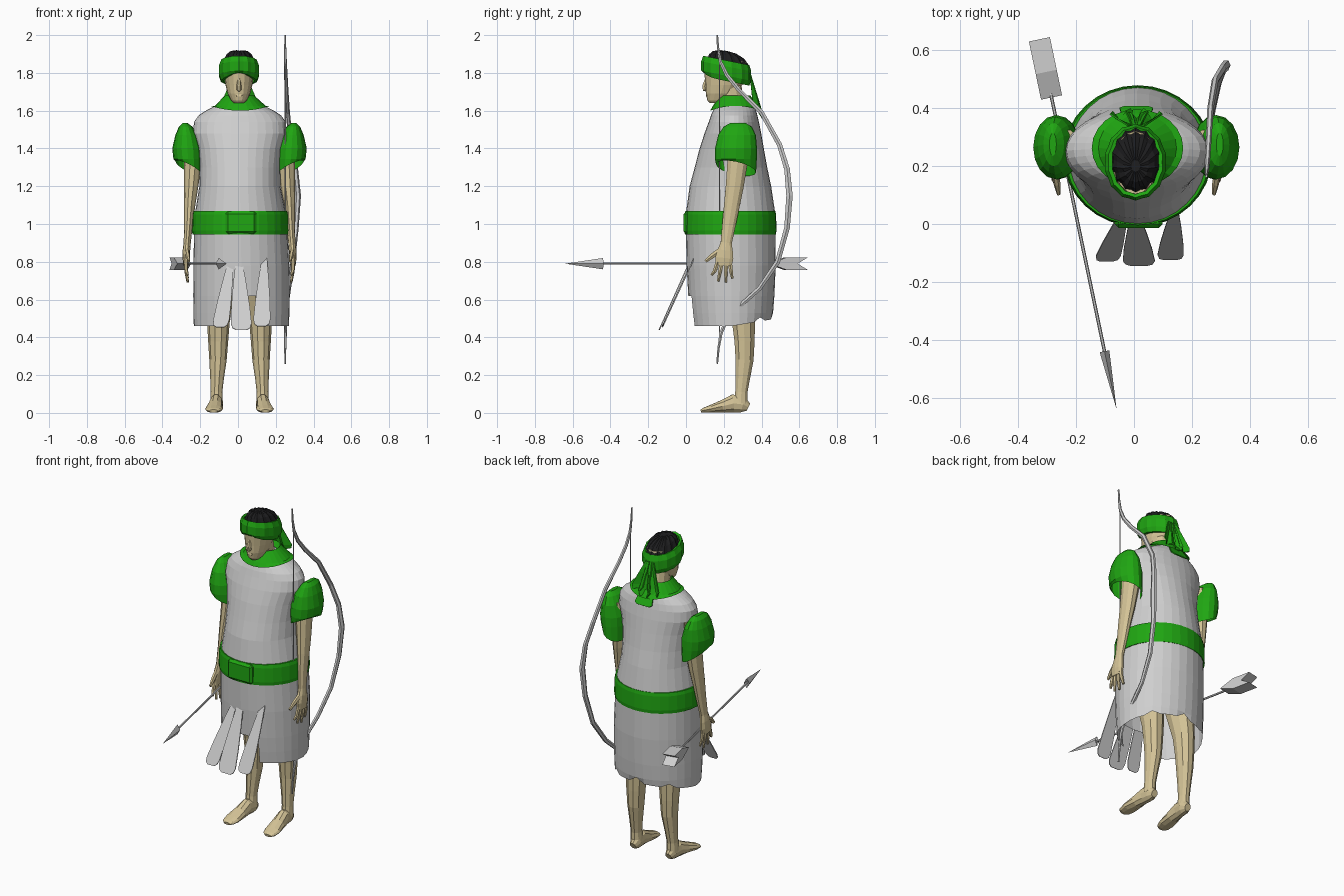
import bpy, bmesh, math
from mathutils import Vector

CX = 0.008  # body centre line


def material(name, r, g, b):
    m = bpy.data.materials.new(name)
    m.diffuse_color = (r, g, b, 1)
    return m


GREY = material("light_grey_cloth", 0.62, 0.62, 0.62)
GREEN = material("green_cloth", 0.014, 0.38, 0.006)
SKIN = material("tan_skin", 0.66, 0.55, 0.31)
BLACK = material("black_hair", 0.012, 0.012, 0.013)


def finish(name, bm, mat):
    bmesh.ops.recalc_face_normals(bm, faces=bm.faces[:])
    me = bpy.data.meshes.new(name)
    bm.to_mesh(me)
    bm.free()
    me.materials.append(mat)
    ob = bpy.data.objects.new(name, me)
    bpy.context.collection.objects.link(ob)
    return ob


def skin_rings(rings, caps, close=False):
    bm = bmesh.new()
    vs = [[bm.verts.new(p) for p in r] for r in rings]
    n = len(vs[0])
    pairs = list(zip(vs, vs[1:])) + ([(vs[-1], vs[0])] if close else [])
    for a, b in pairs:
        for i in range(n):
            j = (i + 1) % n
            bm.faces.new((a[i], a[j], b[j], b[i]))
    if caps[0]:
        bm.faces.new(vs[0])
    if caps[1]:
        bm.faces.new(vs[-1])
    return bm


def loft(name, mat, rows, n=24, caps=(True, True), close=False, warp=None, ridge=0):
    """Stack of horizontal ellipses: rows of (z, cx, cy, rx, ry)."""
    rings = []
    for k, (z, cx, cy, rx, ry) in enumerate(rows):
        ring = []
        for i in range(n):
            a = 2 * math.pi * i / n
            s = 1 + (ridge if i % 2 else -ridge)
            p = Vector((cx + rx * s * math.cos(a), cy + ry * s * math.sin(a), z))
            if warp:
                p.z += warp(k, i, a, p)
            ring.append(p)
        rings.append(ring)
    return finish(name, skin_rings(rings, caps, close), mat)


def tube(name, mat, path, n=8):
    """Tapered tube along a path of (x, y, z, radius across, radius deep)."""
    rings = []
    pts = [Vector(p[:3]) for p in path]
    for k, p in enumerate(path):
        t = (pts[min(k + 1, len(pts) - 1)] - pts[max(k - 1, 0)]).normalized()
        u = Vector((1, 0, 0))
        u = (u - t * u.dot(t)).normalized()
        v = t.cross(u)
        rings.append([pts[k] + u * p[3] * math.cos(2 * math.pi * i / n)
                      + v * p[4] * math.sin(2 * math.pi * i / n) for i in range(n)])
    return finish(name, skin_rings(rings, (True, True)), mat)


def strip(name, mat, top, end, width, rows, fold=0.0):
    """Hanging cloth strip, rows of (position along, share of width)."""
    top, end = Vector(top), Vector(end)
    bm = bmesh.new()
    prev = None
    for t, w in rows:
        c = top.lerp(end, t)
        cur = [bm.verts.new(c + Vector((s * width * w / 2, fold * (abs(s) - 0.5) * t, 0)))
               for s in (-1, 0, 1)]
        if prev:
            for i in range(2):
                bm.faces.new((prev[i], prev[i + 1], cur[i + 1], cur[i]))
        prev = cur
    ob = finish(name, bm, mat)
    mod = ob.modifiers.new("thickness", "SOLIDIFY")
    mod.thickness = 0.006
    return ob


# Tunic with ragged back hem and an open front slit
def hem(k, i, a, p):
    if k:
        return 0
    return max(0, math.sin(a)) * (0.035 + (0.03 if i % 4 == 0 else 0))


tunic = loft("tunic", GREY, [
    (.46, .018, .242, .252, .212), (.53, .018, .241, .254, .22), (.62, .018, .24, .255, .228),
    (.78, .018, .239, .254, .236), (.94, .015, .237, .248, .237), (1.06, .013, .236, .24, .236),
    (1.2, .01, .235, .215, .216), (1.3, .01, .238, .213, .192), (1.4, .01, .242, .224, .17),
    (1.48, .01, .248, .248, .15), (1.54, .01, .253, .243, .133), (1.575, .01, .255, .218, .123),
    (1.6, .01, .257, .18, .114), (1.64, .01, .26, .1, .09)], n=32, caps=(False, True), warp=hem)
bm = bmesh.new()
bm.from_mesh(tunic.data)
slit = [f for f in bm.faces if f.calc_center_median().z < .6
        and f.calc_center_median().y < .15 and -.06 < f.calc_center_median().x < .13]
bmesh.ops.delete(bm, geom=slit, context="FACES")
bm.to_mesh(tunic.data)
bm.free()

# Three skirt flaps swinging forward
leaf = [(0, .3), (.3, .6), (.65, .88), (.9, 1), (.97, .85), (1, .5)]
strip("left_flap", GREY, (-.035, .035, .82), (-.095, -.13, .455), .085, leaf)
strip("middle_flap", GREY, (.005, .02, .81), (.018, -.145, .44), .11, leaf)
strip("right_flap", GREY, (.14, .04, .82), (.125, -.125, .46), .09, leaf)

# Belt and knot
loft("belt", GREEN, [
    (.945, .013, .235, .235, .225), (.945, .013, .235, .254, .241), (.965, .013, .235, .257, .244),
    (1.05, .013, .235, .254, .242), (1.07, .013, .235, .249, .238), (1.07, .013, .235, .225, .215)],
    n=32, caps=(False, False), close=True)
bm = bmesh.new()
bmesh.ops.create_cube(bm, size=1)
for v in bm.verts:
    v.co = Vector((.016 + v.co.x * .165, .004 + v.co.y * .034, 1.007 + v.co.z * .118))
bmesh.ops.bevel(bm, geom=bm.edges[:], offset=.013, segments=1, affect="EDGES")
finish("belt_knot", bm, GREEN)

# Collar draped on the shoulders, with a back tab
loft("collar", GREEN, [
    (1.60, .012, .262, .158, .134), (1.625, .012, .262, .135, .12), (1.68, .008, .26, .078, .08),
    (1.65, .008, .255, .06, .065)], caps=(False, False),
    warp=lambda k, i, a, p: .025 * math.cos(a) ** 2 if k == 0 else 0)
strip("collar_tab", GREEN, (.008, .345, 1.66), (.008, .408, 1.56), .115,
      [(0, .6), (.5, .85), (.9, 1), (1, .7)])

# Head, neck and face
tube("neck", SKIN, [(CX, .26, 1.56, .055, .06), (CX, .225, 1.75, .055, .065)], 12)
loft("head", SKIN, [
    (1.64, .005, .155, .026, .03), (1.655, .005, .165, .042, .052), (1.69, .005, .185, .06, .08),
    (1.735, .005, .2, .071, .097), (1.8, .005, .212, .08, .115), (1.86, .005, .212, .075, .108)], n=16)
tube("nose", SKIN, [(.005, .112, 1.775, .007, .01), (.005, .098, 1.73, .013, .014),
                    (.005, .102, 1.712, .014, .016), (.005, .112, 1.706, .008, .006)], 6)
strip("mouth", SKIN, (.005, .107, 1.688), (.005, .105, 1.676), .035, [(0, .6), (.5, 1), (1, .6)])

# Hair with combed ridges
loft("hair", BLACK, [
    (1.80, .006, .222, .084, .116), (1.865, .006, .222, .08, .108), (1.895, .006, .215, .066, .09),
    (1.912, .006, .205, .045, .06), (1.916, .006, .2, .015, .02)], n=28, ridge=.03,
    warp=lambda k, i, a, p: -.22 * max(0, p.y - .2) + (.004 if i % 2 else 0))

# Pleated headband, tilted down at the back, with knotted tails
loft("headband", GREEN, [
    (1.757, .005, .213, .08, .11), (1.757, .005, .213, .096, .12), (1.785, .005, .213, .106, .13),
    (1.835, .005, .213, .106, .13), (1.866, .005, .213, .094, .12), (1.862, .005, .213, .08, .108)],
    n=28, caps=(False, False), close=True, ridge=.018,
    warp=lambda k, i, a, p: -.2 * (p.y - .213) + (.02 * max(0, -math.sin(a)) ** 4 if k < 2 else 0))
tail = [(0, .35), (.4, .65), (.85, 1), (1, .6)]
for label, x, y, z in (("left", -.05, .375, 1.625), ("middle", .01, .385, 1.61), ("right", .065, .375, 1.635)):
    strip(label + "_band_tail", GREEN, (.006 + x * .25, .342, 1.80), (x, y, z), .075, tail, .03)

# Sleeves, arms, hands, legs and feet on both sides
for side, s in (("left", -1), ("right", 1)):
    X = lambda d: CX + s * d

    def limb(name, path, n=8):
        tube(side + "_" + name, SKIN, [(X(p[0]),) + tuple(p[1:]) for p in path], n)

    loft(side + "_sleeve", GREEN, [
        (1.535, X(.288), .275, .012, .04), (1.515, X(.285), .274, .036, .075),
        (1.47, X(.28), .27, .06, .1), (1.4, X(.276), .265, .08, .111),
        (1.345, X(.272), .264, .078, .111), (1.295, X(.268), .265, .07, .106)],
        n=16, caps=(True, False),
        warp=lambda k, i, a, p: (s * .035 * math.cos(a) - .022 * math.sin(a)) if k == 5 else 0)
    limb("arm", [(.24, .272, 1.48, .045, .055), (.248, .272, 1.32, .045, .056),
                 (.256, .258, 1.2, .038, .05), (.264, .243, 1.1, .03, .044),
                 (.27, .228, 1.0, .023, .038), (.277, .213, .9, .019, .031),
                 (.281, .208, .86, .02, .042), (.284, .203, .82, .018, .05),
                 (.284, .2, .78, .013, .044)], 10)
    limb("thumb", [(.28, .18, .86, .012, .016), (.274, .14, .832, .012, .015),
                   (.268, .104, .803, .007, .009)], 6)
    for k, (y0, y1, z1) in enumerate(((.168, .135, .73), (.19, .17, .697),
                                      (.212, .21, .69), (.232, .245, .712))):
        limb("finger_%d" % (k + 1), [(.284, y0, .8, .011, .013), (.282, (y0 + y1) / 2, .75, .01, .011),
                                     (.274, y1, z1, .006, .007)], 6)
    limb("leg", [(.105, .25, .86, .085, .1), (.107, .275, .65, .075, .085), (.112, .305, .48, .06, .064),
                 (.113, .31, .38, .053, .056), (.114, .31, .28, .046, .05), (.119, .3, .18, .036, .04),
                 (.122, .293, .11, .031, .034), (.122, .29, .05, .034, .038)], 10)
    limb("foot", [(.12, .33, .03, .02, .022), (.12, .3, .045, .034, .045), (.124, .25, .05, .034, .05),
                  (.129, .19, .034, .041, .034), (.135, .13, .021, .047, .021),
                  (.138, .095, .014, .04, .014), (.138, .078, .01, .022, .008)], 10)

# Bow and string
bow = [(.25, .165, 2.0, .4), (.25, .17, 1.93, .5), (.251, .182, 1.86, .7), (.253, .215, 1.79, .85),
       (.257, .28, 1.71, .9), (.264, .4, 1.59, 1), (.28, .495, 1.42, 1.1), (.305, .535, 1.29, 1.2),
       (.318, .548, 1.15, 1.4), (.308, .535, .98, 1.2), (.29, .485, .8, 1.1), (.27, .39, .66, 1),
       (.258, .29, .57, .9), (.253, .215, .495, .85), (.251, .185, .42, .7), (.25, .172, .34, .5),
       (.25, .165, .26, .4)]
tube("bow", GREY, [(x, y, z, r * .011, r * .014) for x, y, z, r in bow], 6)
tube("bow_string", GREY, [(.25, .178, 1.88, .003, .003), (.25, .178, .41, .003, .003)], 6)

# Arrow: shaft, barbed head and notched fletching
tip, nock = Vector((-.06, -.64, .79)), Vector((-.327, .64, .79))
axis = (nock - tip).normalized()
wide = Vector((-axis.y, axis.x, 0))


def on_arrow(d, w, h):
    return tip + axis * d + wide * w + Vector((0, 0, h))


a, b = on_arrow(.1, 0, 0), on_arrow(1.25, 0, 0)
tube("arrow_shaft", GREY, [(*a, .006, .006), (*b, .006, .006)], 6)
bm = bmesh.new()
point, notch = bm.verts.new(tip), bm.verts.new(on_arrow(.165, 0, 0))
barbs = [bm.verts.new(on_arrow(.205, w, h)) for w, h in ((.017, .0), (0, .03), (-.017, 0), (0, -.03))]
for i in range(4):
    bm.faces.new((point, barbs[i], barbs[(i + 1) % 4]))
    bm.faces.new((notch, barbs[i], barbs[(i + 1) % 4]))
finish("arrow_head", bm, GREY)
profile = [(1.10, 0), (1.19, .033), (1.305, .033), (1.25, 0), (1.305, -.033), (1.19, -.033)]
finish("arrow_fletching", skin_rings(
    [[on_arrow(d, w, h) for d, h in profile] for w in (-.037, .037)], (True, True)), GREY)
